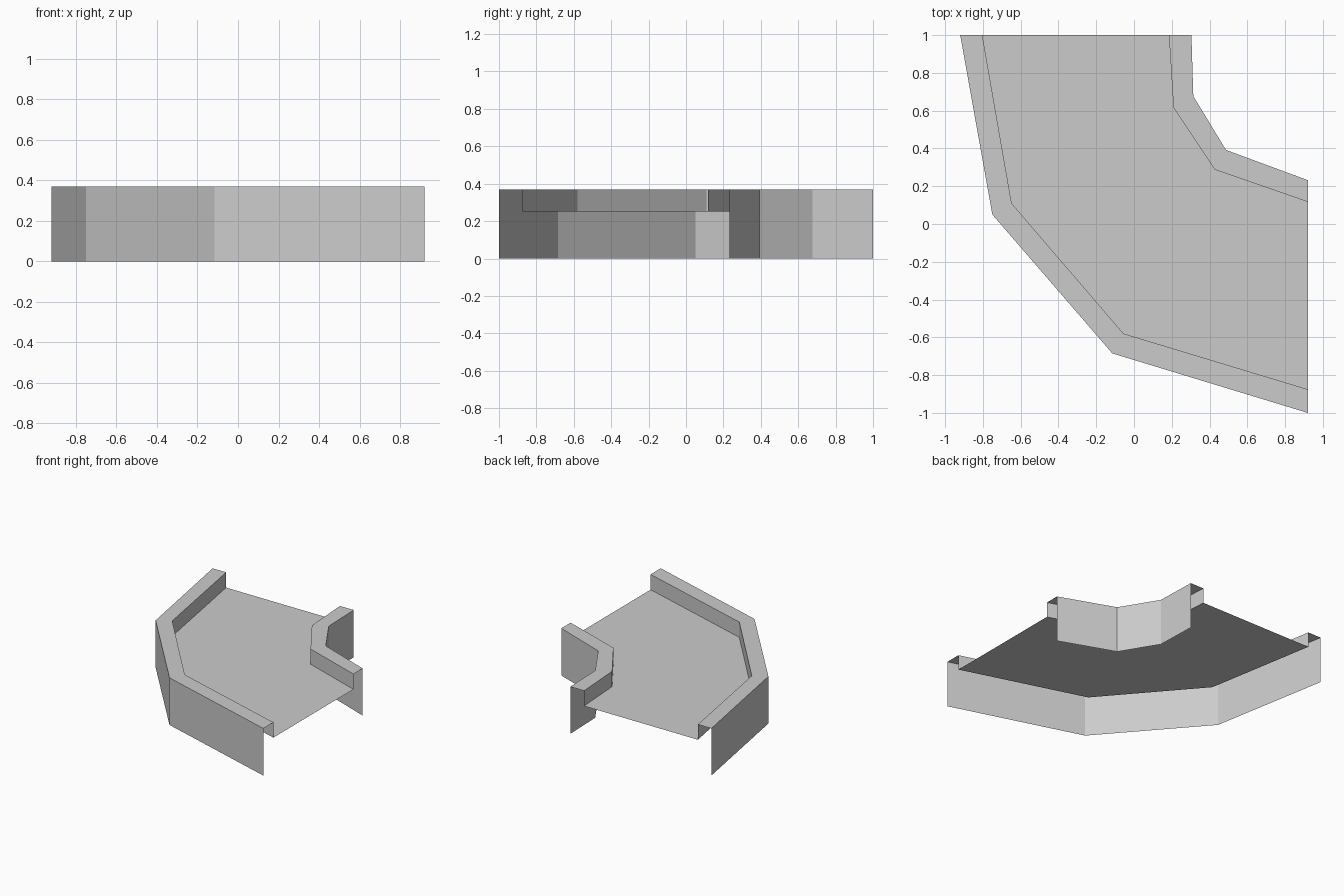
import bpy
import bmesh

if "Cube" in bpy.data.objects:
    bpy.data.objects.remove(bpy.data.objects["Cube"], do_unlink=True)

TOP, FLOOR = 0.37, 0.25

grey = bpy.data.materials.new("plain_grey")
grey.use_nodes = True
colour = (0.6, 0.6, 0.6, 1)
grey.diffuse_color = colour
grey.node_tree.nodes["Principled BSDF"].inputs["Base Color"].default_value = colour

# Plan outlines, each running from the back end round to the left end
long_outer = [(-0.92, 1), (-0.75, 0.05), (-0.115, -0.685), (0.92, -1)]
long_inner = [(-0.803, 1), (-0.648, 0.11), (-0.056, -0.58), (0.92, -0.875)]
short_inner = [(0.185, 1), (0.209, 0.617), (0.428, 0.288), (0.92, 0.117)]
short_outer = [(0.304, 1), (0.314, 0.677), (0.487, 0.392), (0.92, 0.232)]


def loft(name, rows):
    """Open sheet of flat quads through rows of (outline, height)."""
    bm = bmesh.new()
    grid = [[bm.verts.new((x, y, z)) for x, y in line] for line, z in rows]
    for a, b in zip(grid, grid[1:]):
        for i in range(len(a) - 1):
            bm.faces.new((a[i], a[i + 1], b[i + 1], b[i]))
    mesh = bpy.data.meshes.new(name)
    bm.to_mesh(mesh)
    bm.free()
    mesh.materials.append(grey)
    obj = bpy.data.objects.new(name, mesh)
    bpy.context.collection.objects.link(obj)
    return obj


def wall(outer, inner):
    return [(outer, 0), (outer, TOP), (inner, TOP), (inner, FLOOR)]


# Hollow walls: outer face, rim and inner lip, open at the ends and below
loft("long_wall", wall(long_outer, long_inner))
loft("short_wall", wall(short_outer, short_inner)[::-1])

# Raised deck between the two lips
loft("deck", [(long_inner, FLOOR), (short_inner, FLOOR)])
